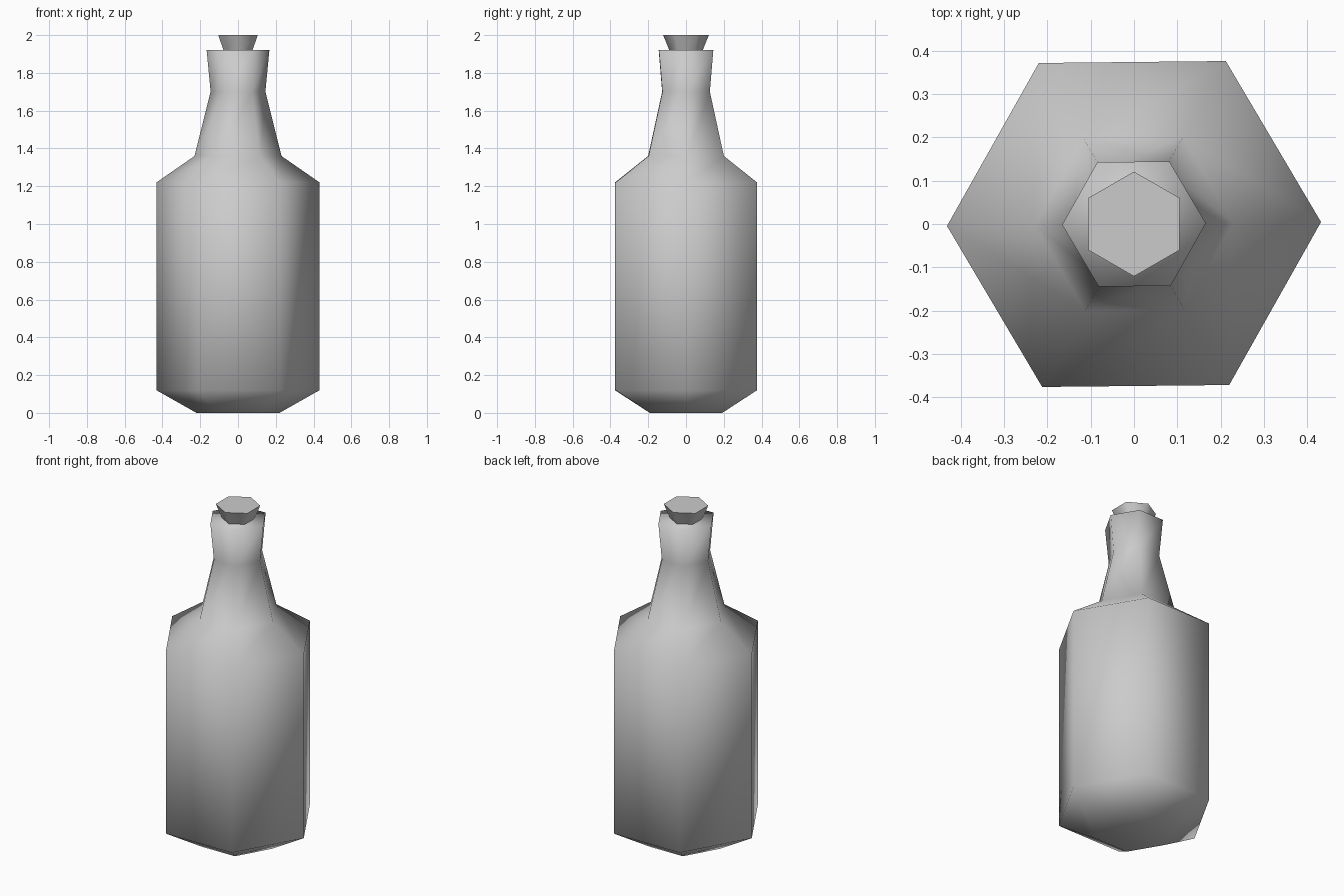
import bpy
import bmesh
from math import cos, sin, pi, radians

SIDES = 6

default = bpy.data.objects.get("Cube")
if default:
    bpy.data.objects.remove(default, do_unlink=True)

# One plain grey for every part
grey = bpy.data.materials.new("light grey")
grey.use_nodes = True
colour = (0.6, 0.6, 0.6, 1)
grey.diffuse_color = colour
grey.node_tree.nodes["Principled BSDF"].inputs["Base Color"].default_value = colour


def hex_lathe(name, profile, turn, flat_caps):
    """Stack six-sided rings of (radius, height) and close both ends."""
    bm = bmesh.new()
    rings = []
    for radius, height in profile:
        angles = [turn + 2 * pi * i / SIDES for i in range(SIDES)]
        rings.append([bm.verts.new((radius * cos(a), radius * sin(a), height))
                      for a in angles])
    for low, high in zip(rings, rings[1:]):
        for i in range(SIDES):
            j = (i + 1) % SIDES
            bm.faces.new((low[i], low[j], high[j], high[i])).smooth = True
    for cap in (rings[0][::-1], rings[-1]):
        bm.faces.new(cap).smooth = not flat_caps
    mesh = bpy.data.meshes.new(name)
    bm.to_mesh(mesh)
    bm.free()
    mesh.materials.append(grey)
    obj = bpy.data.objects.new(name, mesh)
    bpy.context.collection.objects.link(obj)
    return obj


# Bottle: chamfered base, straight wall, shoulder, tapered neck, flared lip
hex_lathe("bottle",
          [(0.22, 0), (0.432, 0.12), (0.432, 1.22),
           (0.23, 1.36), (0.145, 1.70), (0.166, 1.92)],
          radians(0.6), flat_caps=False)

# Stopper: widens upward, turned so its corners point to front and back
hex_lathe("stopper", [(0.08, 1.90), (0.121, 2.0)], pi / 6, flat_caps=True)
